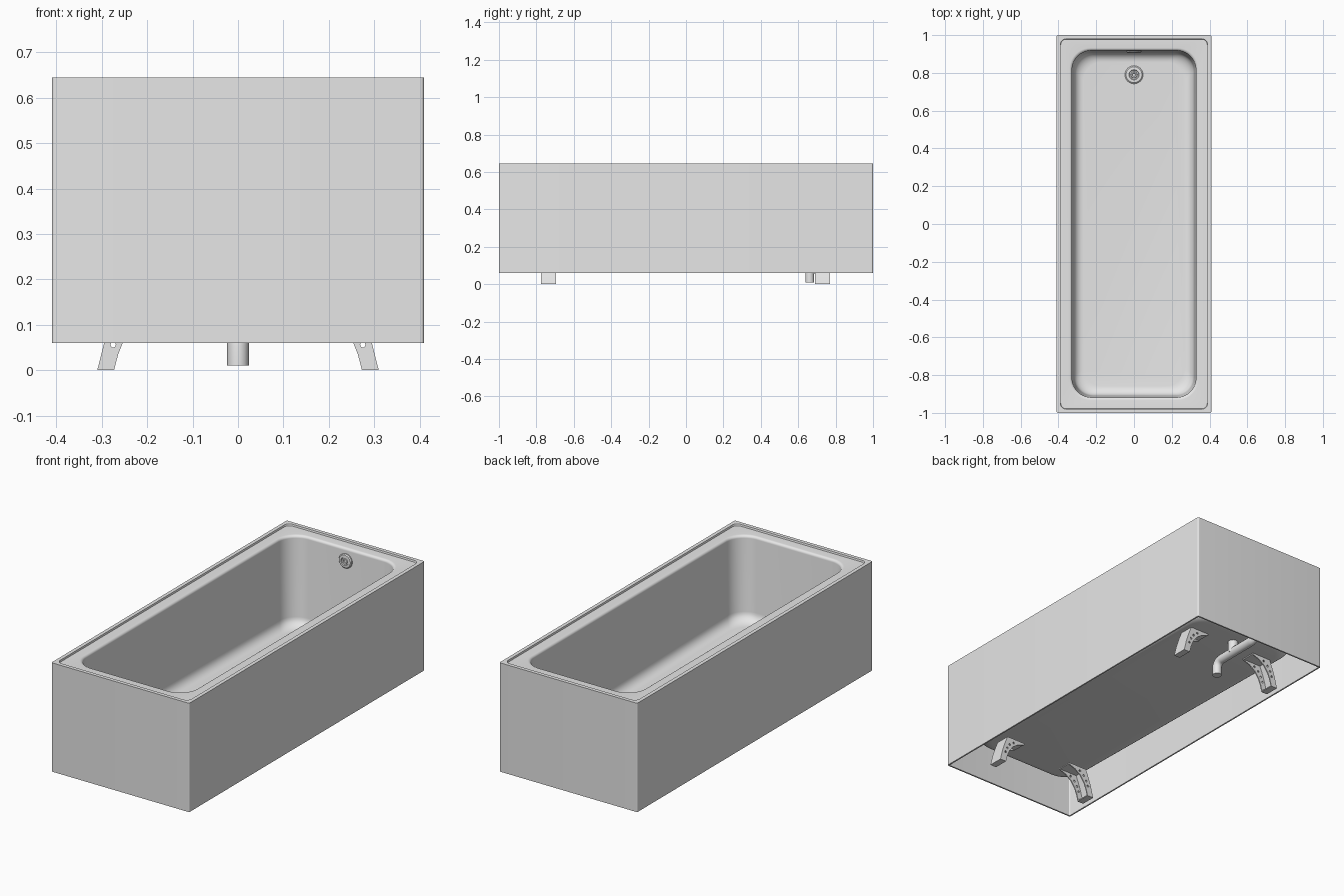
import bpy, bmesh, math
from mathutils import Matrix, Vector

if "Cube" in bpy.data.objects:
    bpy.data.objects.remove(bpy.data.objects["Cube"])

enamel = bpy.data.materials.new("grey enamel")
enamel.diffuse_color = (0.8, 0.8, 0.8, 1)
enamel.use_nodes = True
enamel.node_tree.nodes["Principled BSDF"].inputs["Base Color"].default_value = enamel.diffuse_color


def finish(ob, angle=35):
    ob.data.materials.clear()
    ob.data.materials.append(enamel)
    bpy.ops.object.select_all(action='DESELECT')
    ob.select_set(True)
    bpy.context.view_layer.objects.active = ob
    bpy.ops.object.shade_smooth_by_angle(angle=math.radians(angle))
    return ob


def from_bmesh(name, bm, angle=35):
    bmesh.ops.recalc_face_normals(bm, faces=bm.faces)
    me = bpy.data.meshes.new(name)
    bm.to_mesh(me)
    bm.free()
    ob = bpy.data.objects.new(name, me)
    bpy.context.collection.objects.link(ob)
    return finish(ob, angle)


def rounded_loop(hx, hy, r, z, slope=0, seg=10):
    """Rounded rectangle; slope lifts the front end."""
    pts = []
    for q, (sx, sy) in enumerate([(1, 1), (-1, 1), (-1, -1), (1, -1)]):
        for i in range(seg + 1):
            a = math.pi / 2 * (q + i / seg)
            x = sx * (hx - r) + r * math.cos(a)
            y = sy * (hy - r) + r * math.sin(a)
            pts.append(Vector((x, y, z + slope * (0.9 - y))))
    return pts


def loft(name, loops):
    bm = bmesh.new()
    rings = [[bm.verts.new(p) for p in loop] for loop in loops]
    for a, b in zip(rings, rings[1:]):
        for i in range(len(a)):
            j = (i + 1) % len(a)
            bm.faces.new((a[i], a[j], b[j], b[i]))
    bm.faces.new(rings[0])
    bm.faces.new(rings[-1])
    return from_bmesh(name, bm)


def lathe(name, profile, matrix, seg=32):
    """Turn (radius, height) points around local z."""
    bm = bmesh.new()
    vs = [bm.verts.new((r, 0, h)) for r, h in profile]
    es = [bm.edges.new(e) for e in zip(vs, vs[1:])]
    bmesh.ops.spin(bm, geom=vs + es, axis=(0, 0, 1), cent=(0, 0, 0),
                   angle=2 * math.pi, steps=seg)
    bmesh.ops.remove_doubles(bm, verts=bm.verts, dist=1e-5)
    bm.transform(matrix)
    return from_bmesh(name, bm)


def to_mesh(ob):
    bpy.ops.object.select_all(action='DESELECT')
    ob.select_set(True)
    bpy.context.view_layer.objects.active = ob
    bpy.ops.object.convert(target='MESH')
    return finish(bpy.context.object)


# Tub: outer skirt, lip, recessed rim and basin as one closed shell
TOP, RIM, FLOOR, SLOPE, T = 0.645, 0.636, 0.155, 0.016, 0.008
fillet = [math.radians(a) for a in range(0, 91, 15)]
loops = []
R = 0.05                                    # basin underside
for a in reversed(fillet):
    loops.append(rounded_loop(0.325 - R * (1 - math.cos(a)), 0.915 - R * (1 - math.cos(a)),
                              0.1, FLOOR - T + R * (1 - math.sin(a)), SLOPE))
loops += [rounded_loop(0.336, 0.926, 0.1, RIM - 0.012),
          rounded_loop(0.402, 0.992, 0.006, RIM - 0.012),
          rounded_loop(0.402, 0.992, 0.006, 0.06),
          rounded_loop(0.41, 1.0, 0.008, 0.06),
          rounded_loop(0.41, 1.0, 0.008, TOP),
          rounded_loop(0.39, 0.98, 0.03, TOP),
          rounded_loop(0.388, 0.978, 0.03, RIM)]
for a in fillet:                            # rounded basin edge
    d = 0.014 * math.sin(a)
    loops.append(rounded_loop(0.342 - d, 0.932 - d, 0.11 - d / 2, RIM - 0.014 * (1 - math.cos(a))))
for a in fillet:                            # rounded basin bottom
    d = R * (1 - math.cos(a))
    loops.append(rounded_loop(0.318 - d, 0.908 - d, 0.1, FLOOR + R * (1 - math.sin(a)), SLOPE))
loft("tub", loops)

# Drain and overflow fittings
plate = [(0, 0.001), (0.008, 0.001), (0.010, 0.005), (0.016, 0.005), (0.018, 0.001),
         (0.024, 0.001), (0.027, 0.006), (0.042, 0.005), (0.048, 0.0), (0.048, -0.006), (0, -0.006)]
lathe("drain", plate, Matrix.Translation((0, 0.79, FLOOR + 0.003)))
lathe("overflow", [(r * 0.8, h) for r, h in plate],
      Matrix.Translation((0, 0.911, 0.57)) @ Matrix.Rotation(math.pi / 2, 4, 'X'))


def pipe(name, points, radius):
    cu = bpy.data.curves.new(name, 'CURVE')
    cu.dimensions = '3D'
    cu.bevel_depth, cu.bevel_resolution, cu.use_fill_caps = radius, 5, True
    sp = cu.splines.new('POLY')
    sp.points.add(len(points) - 1)
    for p, co in zip(sp.points, points):
        p.co = (*co, 1)
    ob = bpy.data.objects.new(name, cu)
    bpy.context.collection.objects.link(ob)
    return to_mesh(ob)


# Waste pipes under the basin and up to the overflow
bend = [(0, 0.70 - 0.038 * math.sin(a), 0.052 + 0.038 * math.cos(a)) for a in fillet]
rise = [(0, 0.93 + 0.03 * math.sin(a), 0.12 - 0.03 * math.cos(a)) for a in fillet]
pipe("waste_pipe", [(0, 0.662, 0.01)] + bend[::-1] + rise + [(0, 0.96, 0.59)], 0.024)
pipe("drain_pipe", [(0, 0.79, 0.15), (0, 0.79, 0.085)], 0.026)
pipe("overflow_pipe", [(0, 0.918, 0.57), (0, 0.96, 0.57)], 0.02)


# Feet: channels with an outer web and two pierced curved flanges
outer = [(0.31, 0), (0.295, 0.06), (0.28, 0.105), (0.262, 0.150)]
inner = [(0.15, 0.150), (0.15, 0.142), (0.19, 0.128), (0.225, 0.104), (0.25, 0.07), (0.264, 0.035), (0.273, 0)]
holes = [(0.275, 0.056), (0.264, 0.083), (0.247, 0.108), (0.222, 0.128)]
web = outer + [(x - 0.006, z) for x, z in reversed(outer)]
top = [(0.15, 0.150), (0.262, 0.150), (0.264, 0.144), (0.15, 0.144)]
sole = [(0.273, 0), (0.31, 0), (0.309, 0.005), (0.272, 0.005)]


def sheet(name, outlines, y, depth):
    """Flat outline in the xz plane, thickened along y."""
    cu = bpy.data.curves.new(name, 'CURVE')
    cu.dimensions, cu.fill_mode, cu.extrude = '2D', 'BOTH', depth / 2
    for pts in outlines:
        sp = cu.splines.new('POLY')
        sp.points.add(len(pts) - 1)
        sp.use_cyclic_u = True
        for p, (x, z) in zip(sp.points, pts):
            p.co = (x, z, 0, 1)
    ob = bpy.data.objects.new(name, cu)
    bpy.context.collection.objects.link(ob)
    ob = to_mesh(ob)
    ob.data.transform(Matrix.Translation((0, y, 0)) @ Matrix.Rotation(math.pi / 2, 4, 'X'))
    mirror = ob.modifiers.new("other_side", 'MIRROR')
    mirror.use_axis = (True, False, False)
    return ob


rings = [[(x + 0.006 * math.cos(k * math.pi / 5), z + 0.006 * math.sin(k * math.pi / 5))
          for k in range(10)] for x, z in holes]
for end, y in (("front", -0.735), ("back", 0.73)):
    for side in (-1, 1):
        sheet(f"{end}_foot_flange", [outer + inner] + rings, y + side * 0.037, 0.006)
    sheet(f"{end}_foot_web", [web], y, 0.08)
    sheet(f"{end}_foot_top", [top], y, 0.08)
    sheet(f"{end}_foot_sole", [sole], y, 0.08)
